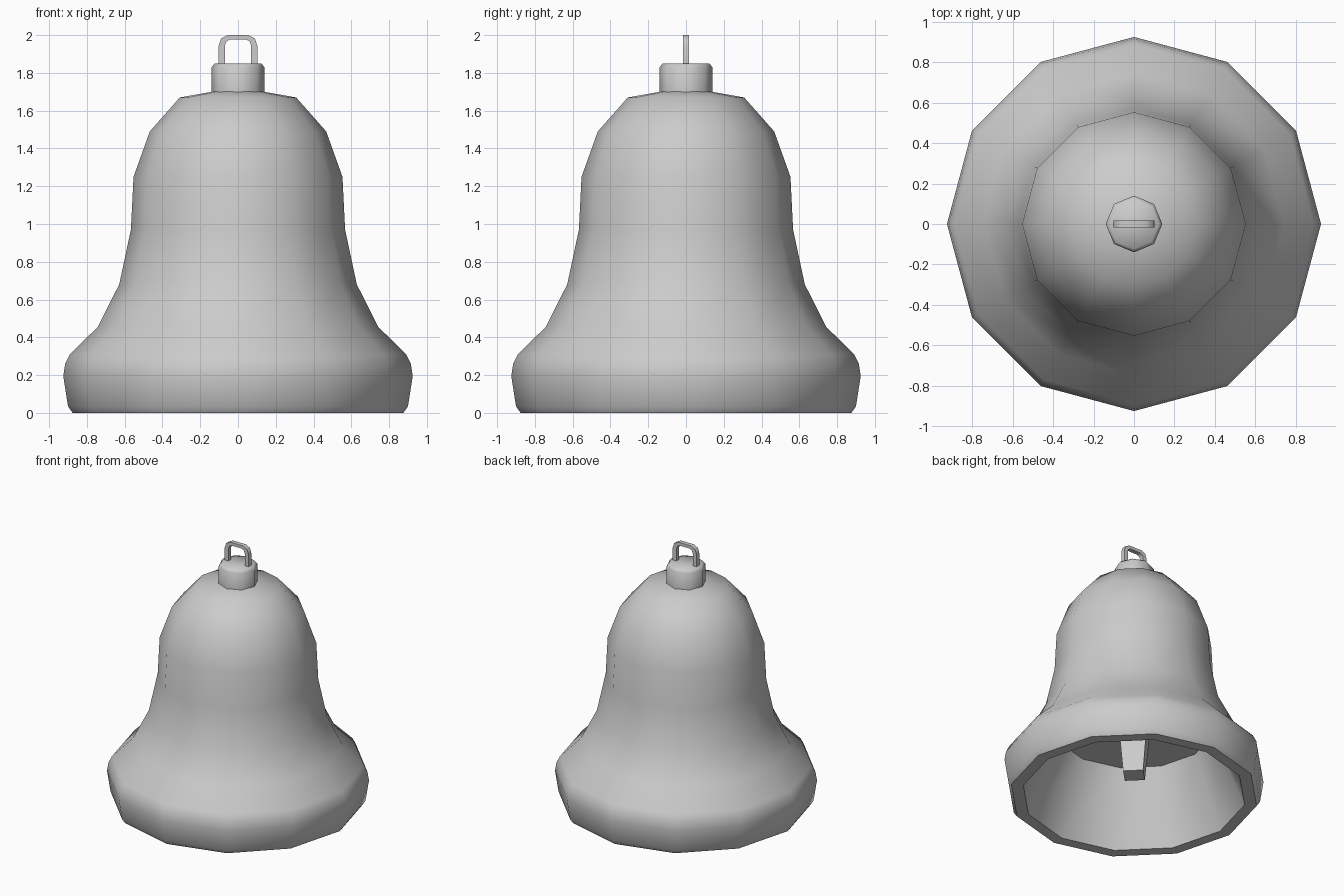
import bpy, bmesh
from math import cos, sin, pi, radians

if "Cube" in bpy.data.objects:
    bpy.data.objects.remove(bpy.data.objects["Cube"])


def finish(name, bm, angle=50):
    bmesh.ops.recalc_face_normals(bm, faces=bm.faces[:])
    mesh = bpy.data.meshes.new(name)
    bm.to_mesh(mesh)
    bm.free()
    mesh.shade_smooth()
    mesh.set_sharp_from_angle(angle=radians(angle))
    obj = bpy.data.objects.new(name, mesh)
    bpy.context.collection.objects.link(obj)
    return obj


def lathe(name, profile, sides, angle=50):
    """Revolve (radius, z) points; both ends are capped with flat polygons."""
    bm = bmesh.new()
    rings = [[bm.verts.new((r * cos(2 * pi * i / sides), r * sin(2 * pi * i / sides), z))
              for i in range(sides)] for r, z in profile]
    for a, b in zip(rings, rings[1:]):
        for i in range(sides):
            j = (i + 1) % sides
            bm.faces.new((a[i], a[j], b[j], b[i]))
    bm.faces.new(rings[0])
    bm.faces.new(rings[-1])
    return finish(name, bm, angle)


# Bell shell: hollow mouth with a flat inner ceiling, then the outer wall
lathe("bell_body", [
    (0.56, 0.54), (0.79, 0.0),
    (0.876, 0.0), (0.90, 0.035), (0.925, 0.195), (0.915, 0.26), (0.89, 0.31),
    (0.743, 0.455), (0.629, 0.68), (0.567, 0.97), (0.553, 1.25),
    (0.467, 1.49), (0.308, 1.67), (0.08, 1.71)], 12)

# Octagonal crown with a bevelled top edge
lathe("crown", [(0.14, 1.69), (0.14, 1.83), (0.123, 1.85)], 8, 60)

# Four-sided clapper, narrowing downwards
lathe("clapper", [(0.10, 0.16), (0.145, 0.55)], 4, 30)

# Hanging loop: flat bar bent into a rounded arch
half_outer = [(0.102, 1.83), (0.102, 1.945), (0.09, 1.982), (0.055, 2.0)]
half_inner = [(0.07, 1.83), (0.07, 1.945), (0.062, 1.966), (0.045, 1.976)]


def arch(half):
    return half + [(-x, z) for x, z in reversed(half)]


bm = bmesh.new()
sections = []
for (ox, oz), (ix, iz) in zip(arch(half_outer), arch(half_inner)):
    sections.append([bm.verts.new(p) for p in (
        (ox, -0.017, oz), (ox, 0.017, oz), (ix, 0.017, iz), (ix, -0.017, iz))])
for a, b in zip(sections, sections[1:]):
    for i in range(4):
        j = (i + 1) % 4
        bm.faces.new((a[i], a[j], b[j], b[i]))
bm.faces.new(sections[0])
bm.faces.new(sections[-1])
finish("hanging_loop", bm)
